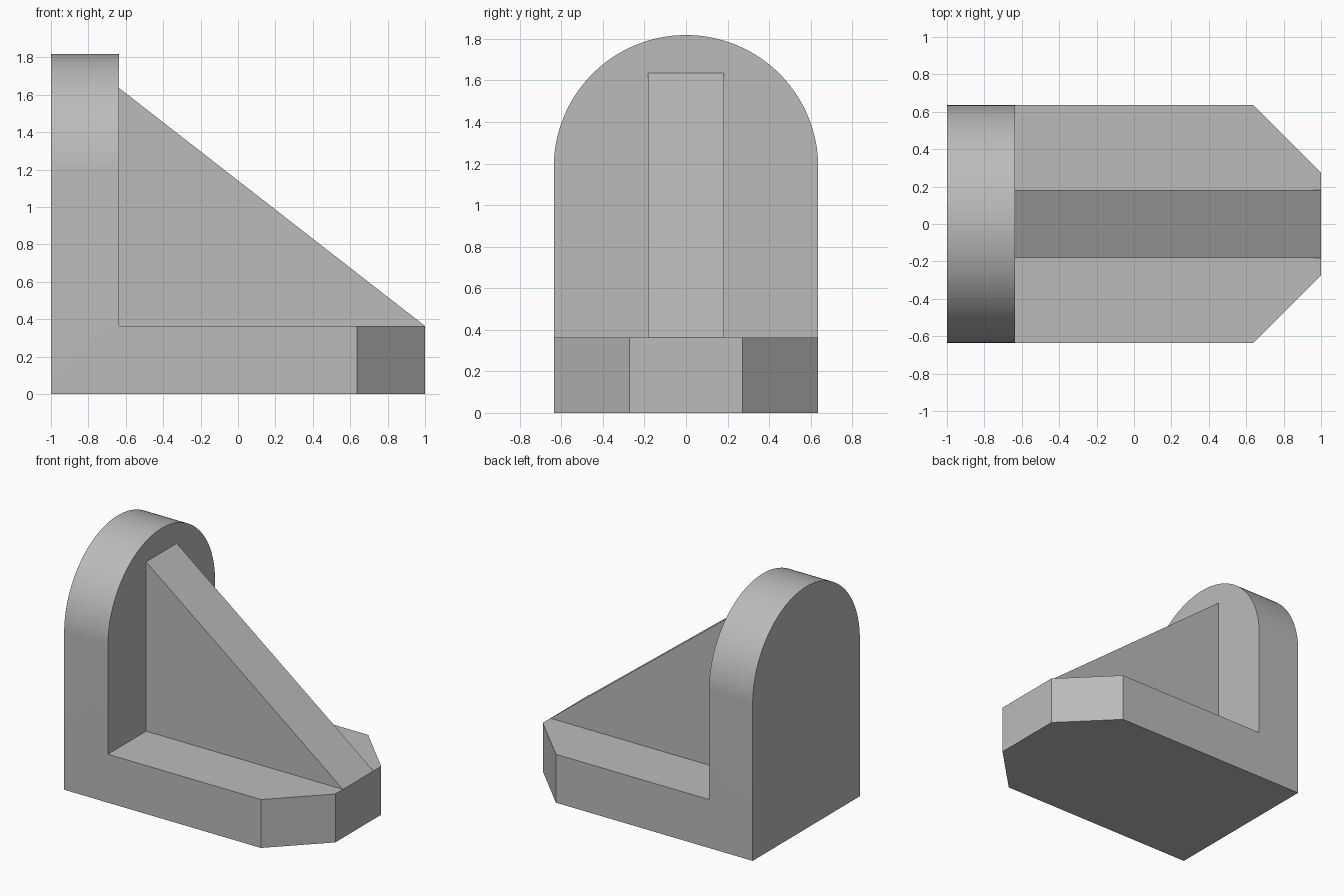
import bpy, bmesh, math
from mathutils import Vector

old = bpy.data.objects.get("Cube")
if old:
    bpy.data.objects.remove(old, do_unlink=True)

U = 2 / 11              # design module: the bracket is 11 modules long
HALF = 3.5 * U          # half the width
THICK = 2 * U           # plate and rib thickness
INNER = -1 + THICK      # inner face of the upright plate

grey = bpy.data.materials.new("plain grey")
grey.use_nodes = True
colour = (0.5, 0.5, 0.5, 1)
grey.diffuse_color = colour
grey.node_tree.nodes["Principled BSDF"].inputs["Base Color"].default_value = colour


def prism(name, profile, depth):
    """Extrude a closed 3D profile along a depth vector."""
    bm = bmesh.new()
    face = bm.faces.new([bm.verts.new(p) for p in profile])
    new = bmesh.ops.extrude_face_region(bm, geom=[face])["geom"]
    bmesh.ops.translate(bm, vec=Vector(depth),
                        verts=[v for v in new if isinstance(v, bmesh.types.BMVert)])
    bmesh.ops.recalc_face_normals(bm, faces=bm.faces)
    mesh = bpy.data.meshes.new(name)
    bm.to_mesh(mesh)
    bm.free()
    mesh.materials.append(grey)
    obj = bpy.data.objects.new(name, mesh)
    bpy.context.collection.objects.link(obj)
    return obj


# Base plate with two chamfered corners
half = [(-1, HALF), (1 - THICK, HALF), (1, HALF - THICK)]
outline = half + [(x, -y) for x, y in reversed(half)]
bracket = prism("bracket", [(x, y, 0) for x, y in outline], (0, 0, THICK))

# Upright plate with a round top
steps = 64
arc = [(HALF * math.cos(math.pi * i / steps),
        10 * U - HALF + HALF * math.sin(math.pi * i / steps)) for i in range(steps + 1)]
upright = prism("upright_plate",
                [(-1, y, z) for y, z in [(-HALF, 0), (HALF, 0)] + arc], (THICK, 0, 0))

# Sloping rib, sunk into both plates
top = 9 * U
side = [(INNER - U, U), (INNER - U, top), (INNER, top), (1, THICK), (1 - U, U)]
rib = prism("rib", [(x, -U, z) for x, z in side], (0, THICK, 0))

# Join the parts into one clean solid
bpy.ops.object.select_all(action='DESELECT')
bpy.context.view_layer.objects.active = bracket
bracket.select_set(True)
for part in (upright, rib):
    mod = bracket.modifiers.new("join", 'BOOLEAN')
    mod.operation = 'UNION'
    mod.solver = 'EXACT'
    mod.object = part
    bpy.ops.object.modifier_apply(modifier=mod.name)
    bpy.data.objects.remove(part, do_unlink=True)

# Merge flush faces, then smooth only the round top
bm = bmesh.new()
bm.from_mesh(bracket.data)
bmesh.ops.remove_doubles(bm, verts=bm.verts, dist=0.0001)
bmesh.ops.dissolve_limit(bm, angle_limit=math.radians(0.5),
                         verts=bm.verts, edges=bm.edges)
bm.to_mesh(bracket.data)
bm.free()
bpy.ops.object.shade_smooth_by_angle(angle=math.radians(30))
